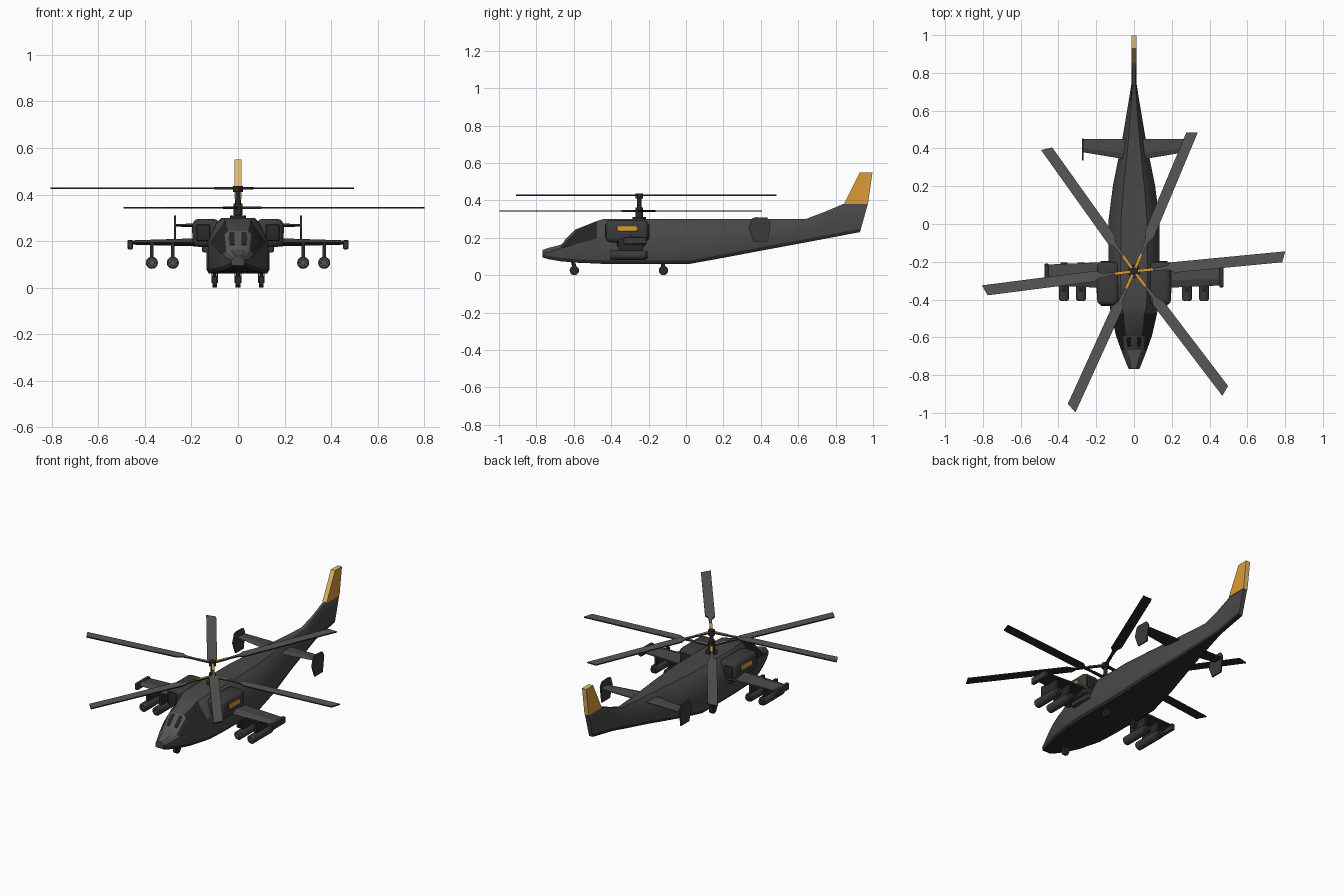
import bpy, bmesh, math
from mathutils import Vector, Matrix

if "Cube" in bpy.data.objects:
    bpy.data.objects.remove(bpy.data.objects["Cube"])


def mat(name, r, g, b):
    m = bpy.data.materials.new(name)
    m.diffuse_color = (r, g, b, 1)
    m.use_nodes = True
    m.node_tree.nodes["Principled BSDF"].inputs["Base Color"].default_value = m.diffuse_color
    return m


BODY = mat("body grey", .065, .065, .067)
GUN = mat("gunmetal", .043, .043, .044)
GLASS = mat("glass black", .018, .018, .02)
DARK = mat("dark metal", .022, .022, .023)
LIGHT = mat("light grey", .095, .095, .095)
ORANGE = mat("orange", .72, .33, .04)
GOLD = mat("gold", .74, .5, .15)


def finish(name, bm, *mats, smooth=None):
    bmesh.ops.recalc_face_normals(bm, faces=bm.faces[:])
    me = bpy.data.meshes.new(name)
    bm.to_mesh(me)
    bm.free()
    for m in mats:
        me.materials.append(m)
    ob = bpy.data.objects.new(name, me)
    bpy.context.collection.objects.link(ob)
    if smooth:
        bpy.ops.object.select_all(action='DESELECT')
        ob.select_set(True)
        bpy.context.view_layer.objects.active = ob
        bpy.ops.object.shade_smooth_by_angle(angle=math.radians(smooth))
    return ob


def mirror_x(ob):
    md = ob.modifiers.new("mirror", 'MIRROR')
    md.use_axis = (True, False, False)
    return ob


def loft(bm, rings):
    """Skin a list of equal-length closed rings and cap both ends."""
    vs = [[bm.verts.new(p) for p in r] for r in rings]
    n = len(rings[0])
    faces = []
    for i in range(len(vs) - 1):
        for k in range(n):
            j = (k + 1) % n
            f = bm.faces.new((vs[i][k], vs[i][j], vs[i + 1][j], vs[i + 1][k]))
            faces.append((i, k, f))
    bm.faces.new(vs[0])
    bm.faces.new(vs[-1])
    return faces


def slab(name, rings, m, second=None, rule=None):
    """Lofted part; faces whose normal meets the rule take the second colour."""
    bm = bmesh.new()
    loft(bm, rings)
    bmesh.ops.recalc_face_normals(bm, faces=bm.faces[:])
    for f in bm.faces:
        if rule and rule(f.normal):
            f.material_index = 1
    return finish(name, bm, *([m, second] if second else [m]))


def underside(n):
    return n.z < -.1


def not_top(n):
    return n.z < .5


def box(name, lo, hi, m, bevel=0, segs=2):
    bm = bmesh.new()
    bmesh.ops.create_cube(bm, size=1)
    lo, hi = Vector(lo), Vector(hi)
    for v in bm.verts:
        v.co = Vector([(lo[a] + hi[a]) / 2 + v.co[a] * (hi[a] - lo[a]) for a in range(3)])
    if bevel:
        bmesh.ops.bevel(bm, geom=bm.edges[:], offset=bevel, segments=segs,
                        profile=.5, affect='EDGES')
    return finish(name, bm, m, smooth=40 if bevel else None)


def cyl(name, a, b, r1, r2, m, n=16):
    a, b = Vector(a), Vector(b)
    bm = bmesh.new()
    rot = (b - a).to_track_quat('Z', 'Y').to_matrix().to_4x4()
    bmesh.ops.create_cone(bm, cap_ends=True, segments=n, radius1=r1, radius2=r2,
                          depth=(b - a).length,
                          matrix=Matrix.Translation((a + b) / 2) @ rot)
    return finish(name, bm, m, smooth=40)


# Fuselage: y, half width, shoulder half width, z bottom, z waist, z shoulder, z top
SECT = [(-.768, .028, .018, .095, .118, .128, .135),
        (-.735, .042, .028, .085, .122, .138, .146),
        (-.668, .068, .05, .074, .145, .156, .163),
        (-.592, .095, .058, .067, .165, .230, .243),
        (-.475, .122, .078, .062, .195, .255, .290),
        (-.44, .128, .092, .06, .2, .275, .30),
        (-.30, .135, .098, .06, .2, .275, .30),
        (.02, .135, .096, .06, .2, .275, .30),
        (.20, .112, .076, .093, .21, .28, .30),
        (.45, .062, .040, .140, .225, .285, .30),
        (.64, .030, .020, .175, .245, .290, .30),
        (.74, .014, .012, .194, .265, .330, .338),
        (.845, .013, .013, .214, .3, .376, .382),
        (.93, .013, .013, .230, .3, .376, .382)]
rings = []
for y, w, s, zb, zw, zs, zt in SECT:
    half = [(w * .93, zb), (w, zb + .018), (w, zw), (s, zs), (s * .72, zt)]
    ring = half + [(-x, z) for x, z in reversed(half)]
    rake = .28 if y > .9 else 0
    rings.append([(x, y + (z - zb) * rake, z) for x, z in ring])
bm = bmesh.new()
for i, k, f in loft(bm, rings):
    if k in (2, 6) and i in (2, 3) or k in (3, 5) and i == 3:
        f.material_index = 1          # side windows
    elif k in (0, 8, 9):
        f.material_index = 2          # belly
    elif k in (3, 4, 5) and i < 3:
        f.material_index = 3          # nose top and windscreen frame
finish("fuselage", bm, BODY, GLASS, DARK, LIGHT, smooth=32)

# Windscreen panes as thin plates on the sloped canopy front
p0, p1 = Vector((0, -.668, .163)), Vector((0, -.592, .243))
up = Vector((0, -.725, .689)) * .002
pane = [(p0.lerp(p1, t) + Vector((x, 0, 0))) for x, t in
        ((.016, .25), (.034, .25), (.04, .6), (.036, .93), (.016, .93))]
mirror_x(slab("windscreen_pane", [[p - up for p in pane], [p + up for p in pane]], GLASS))

# Tail fin, with gold edges
fin = [(.845, .380), (.973, .380), (.997, .55), (.93, .55)]
slab("tail_fin", [[(x, y, z) for y, z in fin] for x in (-.0145, .0145)],
     ORANGE, GOLD, lambda n: abs(n.x) < .5)


# Horizontal stabiliser and its end plates
def foil(x, y0, y1, z, t):
    return [(x, y0, z), (x, y0 + (y1 - y0) * .3, z + t), (x, y1, z + t * .3),
            (x, y1, z - t * .3), (x, y0 + (y1 - y0) * .3, z - t)]


mirror_x(slab("stabiliser", [foil(.03, .34, .45, .268, .009),
                             foil(.27, .38, .45, .268, .006)], BODY, DARK, underside))
plate = [(.335, .25), (.352, .303), (.375, .31), (.435, .307), (.452, .28), (.438, .18), (.362, .18)]
mirror_x(slab("stabiliser_end_plate", [[(x, y, z) for y, z in plate] for x in (.267, .275)], GUN))

# Engine nacelles with intake, exhaust and orange marking
mirror_x(box("engine_nacelle", (.08, -.43, .175), (.195, -.2, .296), GUN, .026, 3))
mirror_x(box("engine_intake", (.12, -.434, .20), (.178, -.42, .272), DARK, .006))
mirror_x(box("engine_exhaust", (.12, -.21, .20), (.178, -.195, .272), DARK, .006))
mirror_x(box("engine_marking", (.19, -.368, .233), (.198, -.258, .265), ORANGE, .003, 1))

# Stub wings, tip rails and rocket pods on pylons
mirror_x(slab("stub_wing", [foil(.12, -.34, -.2, .195, .019),
                            foil(.465, -.325, -.215, .194, .009)], BODY, DARK, underside))
mirror_x(box("wing_root_fairing", (.1, -.37, .15), (.155, -.22, .2), GUN, .012))
mirror_x(box("wing_tip_rail", (.452, -.335, .165), (.475, -.21, .205), GUN, .004, 1))
for i, x in enumerate((.28, .37)):
    mirror_x(box(f"pylon_{i}", (x - .008, -.36, .12), (x + .008, -.23, .195), DARK))
    mirror_x(cyl(f"rocket_pod_{i}", (x, -.4, .107), (x, -.22, .107), .026, .026, GUN))
    mirror_x(cyl(f"rocket_pod_face_{i}", (x, -.405, .107), (x, -.399, .107), .021, .025, LIGHT))
    mirror_x(cyl(f"rocket_pod_tail_{i}", (x, -.221, .107), (x, -.205, .107), .025, .018, DARK))
    for a in range(6):                # launch tubes
        c, s = math.cos(a * math.pi / 3) * .013, math.sin(a * math.pi / 3) * .013
        mirror_x(cyl(f"rocket_tube_{i}_{a}", (x + c, -.407, .107 + s),
                     (x + c, -.402, .107 + s), .005, .005, DARK, 8))


# Landing gear
def wheel(name, x, y):
    out = [cyl(name + "_wheel", (x - .01, y, .025), (x + .01, y, .025), .025, .025, DARK),
           cyl(name + "_strut", (x, y, .025), (x, y - .012, .085), .007, .009, DARK, 8)]
    out += [box(f"{name}_fork_{s}", (x + s * .012 - .002, y - .008, .02),
                (x + s * .012 + .002, y + .008, .062), DARK) for s in (-1, 1)]
    return out


wheel("nose", 0, -.597)
for part in wheel("main", .1, -.12):
    mirror_x(part)

# Rotor mast and hubs
HUB_Y = -.25
for name, z0, z1, r in (("mast", .29, .435, .011), ("mast_base", .295, .31, .035),
                        ("lower_hub", .312, .362, .019), ("upper_hub", .41, .437, .021)):
    cyl(name, (0, HUB_Y, z0), (0, HUB_Y, z1), r, r, DARK)

# Two contra-rotating three-blade rotors
OUTLINE = [(.09, -.006), (.185, -.011), (.215, -.028), (.785, -.028),
           (.808, .028), (.2, .028), (.17, .011), (.09, .006)]
ARM = [(.01, -.008), (.1, -.008), (.1, .008), (.01, .008)]
for rotor, z, start, flip in (("upper", .427, 67.3, -1), ("lower", .343, 5.5, 1)):
    for i in range(3):
        place = Matrix.Translation((0, HUB_Y, z)) @ Matrix.Rotation(
            math.radians(start + 120 * i), 4, 'Z')
        slab(f"{rotor}_blade_{i}",
             [[place @ Vector((x, y * flip, h)) for x, y in OUTLINE] for h in (-.0035, .0035)],
             LIGHT, DARK, not_top)
        slab(f"{rotor}_blade_arm_{i}",
             [[place @ Vector((x, y, h)) for x, y in ARM] for h in (-.005, .005)],
             ORANGE, DARK, not_top)
